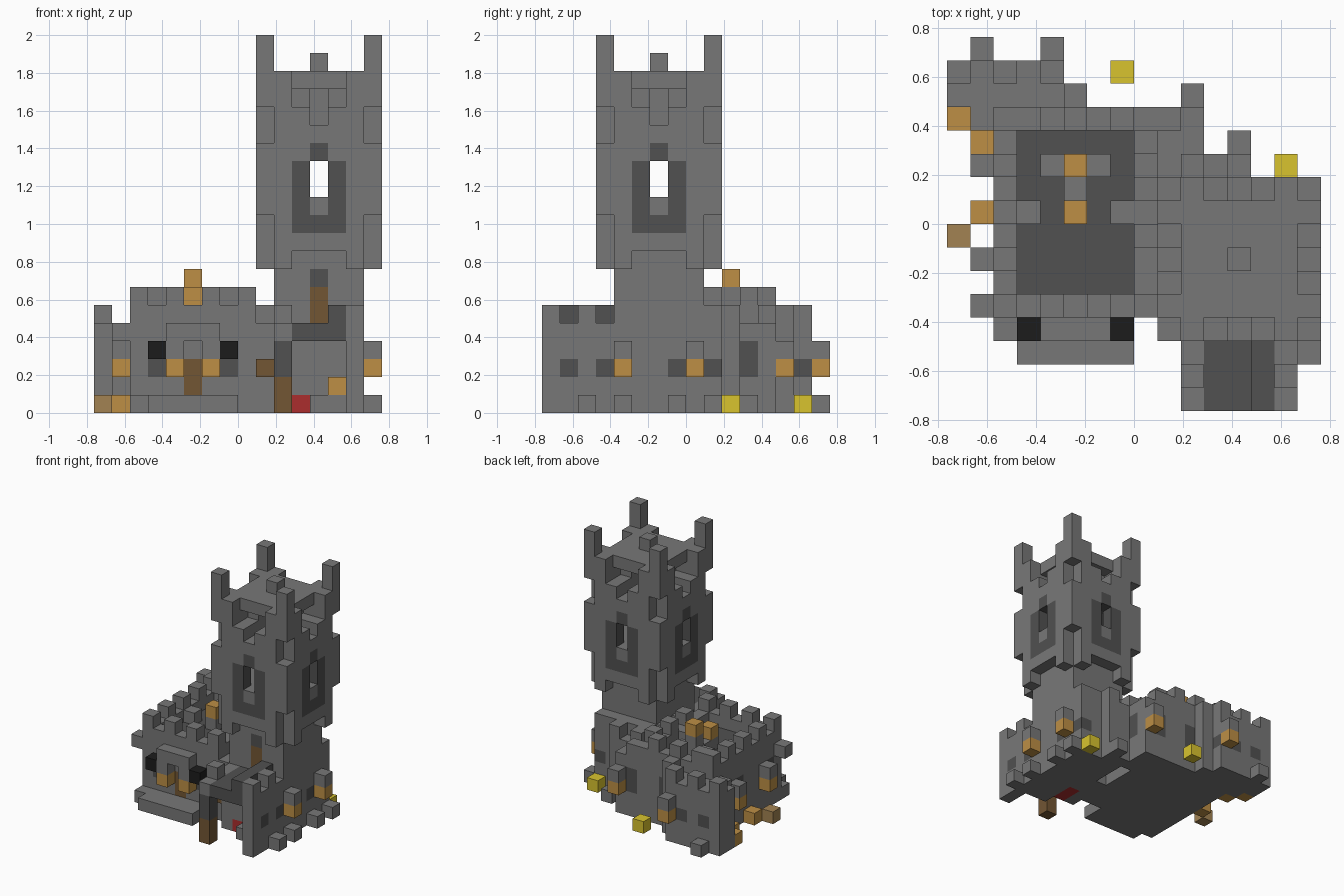
import bpy, bmesh
from mathutils import Vector

cube = bpy.data.objects.get("Cube")
if cube:
    bpy.data.objects.remove(cube, do_unlink=True)

U = 2 / 21          # block size; the castle is 16 x 16 x 21 blocks
COLOURS = {
    "stone": (0.187, 0.187, 0.187), "dark_stone": (0.082, 0.082, 0.082),
    "lamp_orange": (0.51, 0.275, 0.06), "wood_brown": (0.17, 0.093, 0.034),
    "tan": (0.36, 0.225, 0.085), "red": (0.41, 0.027, 0.027),
    "black": (0.012, 0.012, 0.012), "yellow": (0.69, 0.55, 0.028),
}
mats = {}
for name, rgb in COLOURS.items():
    m = bpy.data.materials.new(name)
    m.use_nodes = True
    m.diffuse_color = (*rgb, 1)
    bsdf = m.node_tree.nodes["Principled BSDF"]
    bsdf.inputs["Base Color"].default_value = (*rgb, 1)
    bsdf.inputs["Roughness"].default_value = 0.9
    mats[name] = m

cells = {}          # block position -> (part, colour)


def span(a):
    return range(a, a + 1) if isinstance(a, int) else range(*a)


def blocks(x, y, z):
    return [(i, j, k) for i in span(x) for j in span(y) for k in span(z)]


def fill(part, x, y, z, colour="stone"):
    """Fill blocks; each axis is one index or a (start, stop) pair."""
    for pos in blocks(x, y, z):
        cells[pos] = (part, colour)


def carve(x, y, z):
    for pos in blocks(x, y, z):
        cells.pop(pos, None)


def paint(x, y, z, colour="dark_stone"):
    for pos in blocks(x, y, z):
        if pos in cells:
            cells[pos] = (cells[pos][0], colour)


def lantern(x, y):
    fill("lanterns", x, y, 2, "lamp_orange")
    fill("lanterns", x, y, 3)


# Hall with battlements and a sunken dark roof
fill("hall", (2, 9), (4, 13), (0, 6))
carve((3, 8), (5, 12), 5)
paint((3, 8), (5, 12), 4)
for i in (2, 4, 6, 8):
    fill("hall_merlons", i, 4, 6)
for i in (3, 5, 7):
    fill("hall_merlons", i, 12, 6)
for j in (6, 8, 10, 12):
    fill("hall_merlons", 2, j, 6)
for j in (7, 9, 11):
    fill("hall_merlons", 8, j, 6)
fill("hall_corner", 1, 4, 4)

# Roof ornaments
for i, j in ((3, 8), (7, 8), (4, 10), (6, 10), (5, 9), (5, 8)):
    fill("roof_blocks", i, j, 5)
fill("roof_blocks", 5, 10, (5, 7))
fill("roof_lamps", 5, 8, 6, "lamp_orange")
fill("roof_lamps", 5, 10, 7, "lamp_orange")

# Hall front: steps, door, canopy, lamps and black blocks
fill("front_steps", (3, 8), 2, 0)
fill("front_steps", (2, 8), 3, 0)
paint(5, 4, (1, 3), "wood_brown")
fill("canopy", (4, 7), 3, 4)
for i in (4, 6):
    fill("canopy", i, 3, 3)
    fill("canopy_lamps", i, 3, 2, "lamp_orange")
for i in (3, 7):
    fill("black_blocks", i, 3, 3, "black")
    paint(i, 4, 2)

# Link building between hall and tower
fill("link", (9, 11), (4, 13), (0, 5))
fill("link", (11, 13), (9, 11), (0, 5))
for i, j in ((9, 12), (10, 10), (9, 6), (9, 8), (12, 10)):
    fill("link_merlons", i, j, 5)
fill("link_lamp", 9, 3, 2, "wood_brown")

# Rear wing
fill("rear_wing", (0, 5), (13, 15), (0, 5))
fill("rear_wing", 1, 12, (0, 5))
fill("rear_wing", 5, 13, (0, 5))
for i, j in ((0, 14), (2, 14), (4, 14), (5, 13)):
    fill("rear_wing_merlons", i, j, 5)

# Tower base and shaft
fill("tower_base", (10, 15), (3, 10), (0, 4))
fill("tower_base", (10, 15), 9, (4, 6))
fill("tower_shaft", (10, 15), (4, 9), (0, 10))
paint(12, 4, (5, 7), "wood_brown")
paint(12, 4, 7)

# Tower head: cross-shaped plan with corner posts and a flat roof
X0, Y0 = 9, 3
fill("tower_head", (X0, X0 + 7), (Y0 + 1, Y0 + 6), (8, 17))
fill("tower_head", (X0 + 1, X0 + 6), (Y0, Y0 + 7), (8, 17))
fill("tower_roof", (11, 14), (5, 8), 17)
fill("tower_roof", (10, 15), (4, 9), 18)
fill("tower_roof", 12, 6, 19)
for a in (0, 6):
    for b in (0, 6):
        fill("corner_posts", X0 + a, Y0 + b, (11, 15))
        fill("corner_posts", X0 + a, Y0 + b, (17, 21))
    for b in (1, 5):
        fill("tower_merlons", X0 + a, Y0 + b, (17, 19))
        fill("tower_merlons", X0 + b, Y0 + a, (17, 19))
    # arched underside and window surrounds on each side
    carve(X0 + a, (Y0 + 2, Y0 + 5), 8)
    carve((X0 + 2, X0 + 5), Y0 + a, 8)
    for x, y, cx, cy in ((X0 + a, (5, 8), X0 + a, 6), ((11, 14), Y0 + a, 12, Y0 + a)):
        paint(x, y, (10, 14))
        paint(cx, cy, 14)
        paint(cx, cy, 11, "stone")
# roof corner piers, notches below the roof, and the windows
for i in (10, 14):
    for j in (4, 8):
        fill("tower_roof", i, j, 17)
for a, b in ((0, 3), (4, 7)):
    carve((X0 + a, X0 + b), 6, (16, 18))
    carve(12, (Y0 + a, Y0 + b), (16, 18))
carve((10, 15), (4, 9), (12, 14))
carve(12, (3, 10), (12, 14))
carve((9, 16), 6, (12, 14))

# Gatehouse with a dark roof, a post and a side wall
fill("gate_wall", 14, (0, 3), (0, 5))
fill("gate_wall", 14, 3, 4)
for j in (0, 2):
    fill("gate_merlons", 14, j, 5)
fill("gate_merlons", 10, 1, 5)
fill("gate_roof", (11, 14), (0, 4), 4, "dark_stone")
fill("gate_roof", 13, (0, 4), 5, "dark_stone")
fill("gate_beam", 10, (0, 4), 4)
fill("gate_post", 10, 0, (0, 2), "wood_brown")
fill("gate_post", 10, 0, (2, 4), "dark_stone")
fill("gate_floor", (12, 14), 2, 0)
fill("gate_lamp", 13, 2, 1, "lamp_orange")
fill("red_mat", 11, (3, 5), 0, "red")

# Slot under the base
carve(10, (7, 10), (0, 3))

# Dark slit windows on the outer walls
for j in (1, 3, 7, 9):
    paint(14, j, 2)
paint(10, 11, (2, 4))
paint(4, 14, 2)
for i in (6, 9):
    paint(i, 12, (2, 4))
for i in (1, 3):
    paint(i, 14, 2)
for j in (5, 9):
    paint(2, j, (2, 4))

# Lanterns, footings and loose ground blocks
for x, y in ((15, 4), (15, 8), (10, 13), (4, 15), (1, 6), (1, 10)):
    lantern(x, y)
for x, y in ((15, 2), (15, 4), (15, 7), (15, 9), (12, 11), (1, 15)):
    fill("footings", x, y, 0)
for x, y in ((1, 11), (1, 8), (0, 12)):
    fill("side_lamps", x, y, 0, "lamp_orange")
fill("side_lamps", 0, 7, 0, "tan")
for x, y in ((14, 10), (7, 14)):
    fill("yellow_blocks", x, y, 0, "yellow")

# Turn each part into a mesh made of its exposed block faces
DIRS = [Vector(d) for d in ((1, 0, 0), (-1, 0, 0), (0, 1, 0),
                            (0, -1, 0), (0, 0, 1), (0, 0, -1))]
for part in sorted({p for p, _ in cells.values()}):
    bm = bmesh.new()
    used = []
    for pos, (owner, colour) in cells.items():
        if owner != part:
            continue
        if colour not in used:
            used.append(colour)
        centre = Vector(pos) + Vector((0.5, 0.5, 0.5))
        for d in DIRS:
            if tuple(int(c) for c in Vector(pos) + d) in cells:
                continue
            u = Vector((d.y, d.z, d.x))
            v = d.cross(u)
            mid = centre + d / 2
            corners = [mid + (u * s + v * t) / 2
                       for s, t in ((-1, -1), (1, -1), (1, 1), (-1, 1))]
            face = bm.faces.new([bm.verts.new((c - Vector((8, 8, 0))) * U)
                                 for c in corners])
            face.material_index = used.index(colour)
    bmesh.ops.remove_doubles(bm, verts=bm.verts, dist=0.001)
    mesh = bpy.data.meshes.new(part)
    bm.to_mesh(mesh)
    bm.free()
    for colour in used:
        mesh.materials.append(mats[colour])
    bpy.context.collection.objects.link(bpy.data.objects.new(part, mesh))
